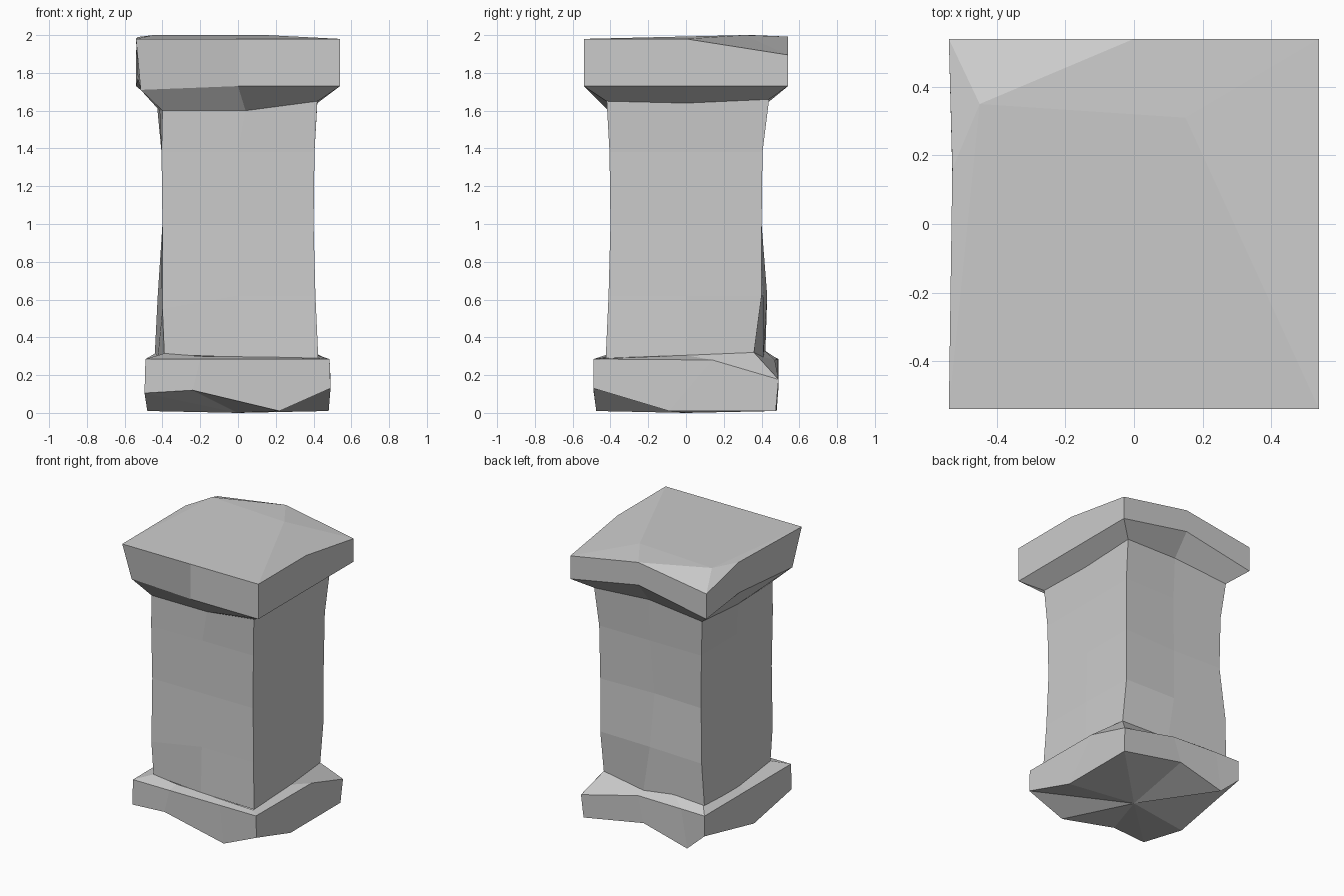
import bpy, bmesh

# Loft closed rings of points into one object; extra points and faces close the ends
def loft(name, rings, extra=(), end_faces=()):
    bm = bmesh.new()
    n = len(rings[0])
    v = [bm.verts.new(p) for ring in rings for p in ring]
    v += [bm.verts.new(p) for p in extra]
    for k in range(len(rings) - 1):
        for i in range(n):
            j = (i + 1) % n
            bm.faces.new([v[k*n + i], v[k*n + j], v[(k+1)*n + j], v[(k+1)*n + i]])
    for f in end_faces:
        bm.faces.new([v[i] for i in f])
    bmesh.ops.recalc_face_normals(bm, faces=bm.faces[:])
    mesh = bpy.data.meshes.new(name)
    bm.to_mesh(mesh)
    bm.free()
    ob = bpy.data.objects.new(name, mesh)
    bpy.context.collection.objects.link(ob)
    return ob

# Square ring: FL, front, FR, right, BR, back, BL, left; moved overrides single points
def square(h, z, moved=None):
    pts = [(-h, -h, z), (0, -h, z), (h, -h, z), (h, 0, z),
           (h, h, z), (0, h, z), (-h, h, z), (-h, 0, z)]
    for i, p in (moved or {}).items():
        pts[i] = p
    return pts

# Worn plinth with broken lower corners
low = [(-.495, -.49, .105), (-.24, -.49, .12), (.22, -.475, .01), (.49, -.49, .13),
       (.48, -.09, .01), (.48, .475, .01), (0, .48, .10), (-.345, .48, .01),
       (-.49, .49, .14), (-.48, -.085, .01)]
rim = [(-.49, -.49, .285), (-.2, -.49, .285), (.2, -.49, .285), (.485, -.49, .285),
       (.485, .14, .28), (.49, .49, .177), (.05, .47, .28), (-.3, .485, .285),
       (-.49, .49, .285), (-.49, 0, .285)]
ledge = [(-.39, -.40, .315), (-.2, -.41, .30), (.2, -.43, .295), (.425, -.435, .29),
         (.42, 0, .305), (.40, .36, .32), (.05, .41, .295), (-.2, .41, .335),
         (-.43, .42, .32), (-.42, 0, .30)]
loft("plinth", [low, rim, ledge], [(0, 0, 0)],
     [(i, (i + 1) % 10, 30) for i in range(10)])

# Shaft, slightly waisted
shaft_top = square(.42, 1.64, {0: (-.40, -.41, 1.60), 1: (.04, -.41, 1.60),
                               2: (.42, -.42, 1.65), 4: (.42, .44, 1.66),
                               5: (0, .42, 1.68), 6: (-.43, .43, 1.64),
                               7: (-.415, 0, 1.60)})
shaft_foot = square(.425, .29, {0: (-.39, -.40, .31), 1: (0, -.42, .295),
                                4: (.40, .36, .32), 3: (.42, 0, .30),
                                5: (.05, .41, .295), 6: (-.44, .42, .32)})
loft("shaft", [
    shaft_foot,
    square(.41, .62, {0: (-.40, -.41, .55), 4: (.40, .40, .62), 6: (-.425, .43, .62)}),
    square(.40, 1.0, {5: (-.02, .385, 1.0)}),
    square(.405, 1.38),
    shaft_top])

# Cap slab with a shallow uneven top
under = square(.54, 1.73, {0: (-.515, -.47, 1.71), 5: (0, .54, 1.83),
                           7: (-.53, .15, 1.77)})
over = square(.54, 1.98, {4: (.54, .54, 1.895), 5: (0, .54, 1.992),
                          6: (-.54, .54, 1.91), 7: (-.53, .16, 1.99)})
loft("cap", [shaft_top, under, over], [(-.45, .35, 2.0), (.15, .31, 2.0)],
     [(16, 17, 18, 25, 24), (18, 19, 20, 25), (20, 21, 25), (21, 24, 25),
      (21, 22, 24), (22, 23, 24), (23, 16, 24)])
